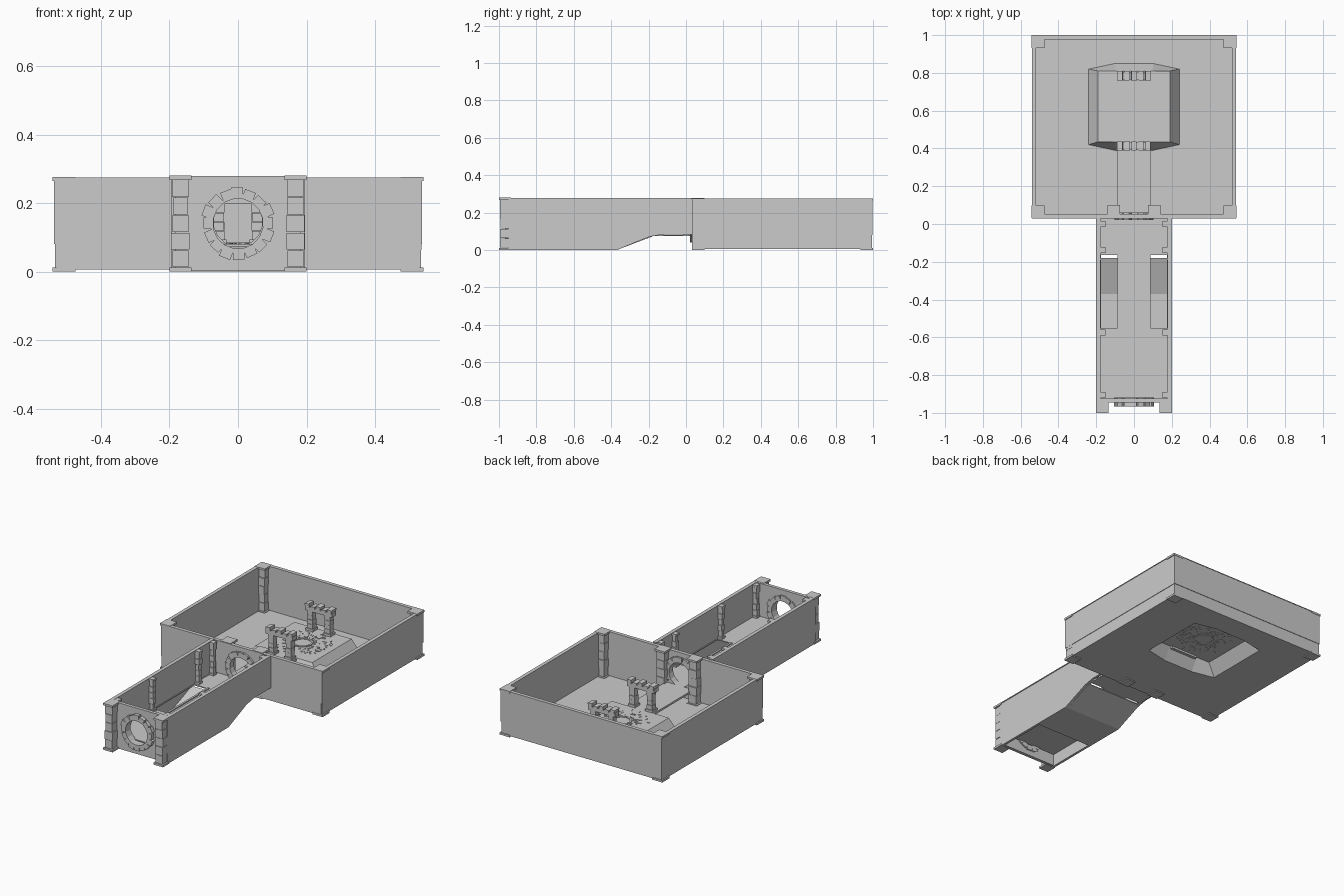
import bpy, bmesh, math, random
from mathutils import Matrix, Vector

if "Cube" in bpy.data.objects:
    bpy.data.objects.remove(bpy.data.objects["Cube"])

random.seed(4)


def finish(bm, name):
    bmesh.ops.recalc_face_normals(bm, faces=bm.faces)
    me = bpy.data.meshes.new(name)
    bm.to_mesh(me)
    bm.free()
    ob = bpy.data.objects.new(name, me)
    bpy.context.collection.objects.link(ob)
    return ob


def add_box(bm, x0, x1, y0, y1, z0, z1, rot=None):
    c = Vector(((x0 + x1) / 2, (y0 + y1) / 2, (z0 + z1) / 2))
    m = Matrix.Translation(c) @ (rot or Matrix()) @ Matrix.Diagonal((x1 - x0, y1 - y0, z1 - z0, 1))
    bmesh.ops.create_cube(bm, size=1, matrix=m)


def boxes(name, *specs):
    bm = bmesh.new()
    for s in specs:
        add_box(bm, *s)
    return finish(bm, name)


def slab(name, loops, place, direction):
    """Fill an outline (with optional holes) and give it thickness."""
    bm = bmesh.new()
    edges = []
    for loop in loops:
        vs = [bm.verts.new(place(*p)) for p in loop]
        edges += [bm.edges.new((vs[i], vs[i - 1])) for i in range(len(vs))]
    bmesh.ops.triangle_fill(bm, edges=edges, use_beauty=True, use_dissolve=False)
    ext = bmesh.ops.extrude_face_region(bm, geom=bm.faces[:], use_keep_orig=True)
    bmesh.ops.translate(bm, vec=direction,
                        verts=[v for v in ext["geom"] if isinstance(v, bmesh.types.BMVert)])
    return finish(bm, name)


def rect(a0, a1, b0, b1):
    return [(a0, b0), (a1, b0), (a1, b1), (a0, b1)]


def circle(cx, cy, r, n=28):
    return [(cx + r * math.cos(2 * math.pi * i / n), cy + r * math.sin(2 * math.pi * i / n)) for i in range(n)]


def pillar(name, x, y, size, z0, z1, lip=0.008, blocks=5):
    bm = bmesh.new()
    h, cap = size / 2, 0.012
    step = (z1 - z0 - 2 * cap) / blocks
    for z in (z0, z1 - cap):
        add_box(bm, x - h - lip, x + h + lip, y - h - lip, y + h + lip, z, z + cap)
    for i in range(blocks):
        a, b = h + random.uniform(-.003, .002), h + random.uniform(-.003, .002)
        z = z0 + cap + i * step
        add_box(bm, x - a, x + a, y - b, y + b, z + .001, z + step - .001)
    return finish(bm, name)


def stone_ring(name, y0, y1, zc, r0, r1, n=16):
    bm = bmesh.new()
    for i in range(n):
        a = 2 * math.pi * (i + random.uniform(-.08, .08)) / n
        ro = r1 + random.uniform(-.006, .002)
        rm, w = (r0 + ro) / 2, math.pi * (r0 + ro) / n * .97
        x, z = rm * math.cos(a), zc + rm * math.sin(a)
        d = (ro - r0) / 2
        add_box(bm, x - d, x + d, y0, y1, z - w / 2, z + w / 2, Matrix.Rotation(-a, 4, 'Y'))
    return finish(bm, name)


xz = lambda y: (lambda a, b: (a, y, b))
xy = lambda z: (lambda a, b: (a, b, z))
yz = lambda x: (lambda a, b: (x, a, b))
DECK, TOP = 0.08, 0.274

# platform: hollow stepped-out mound with a flat top
base = [(-.24, .42), (-.1, .39), (.1, .39), (.24, .42), (.24, .82), (.1, .85), (-.1, .85), (-.24, .82)]
crown = [(-.19, .435), (-.1, .435), (.1, .435), (.19, .435), (.19, .81), (.1, .81), (-.1, .81), (-.19, .81)]
bm = bmesh.new()
lo = [bm.verts.new((x, y, .008)) for x, y in base]
hi = [bm.verts.new((x, y, DECK)) for x, y in crown]
for i in range(8):
    bm.faces.new((lo[i - 1], lo[i], hi[i], hi[i - 1]))
bm.faces.new(hi)
finish(bm, "platform")

# room floor and bridge
slab("room_floor", [rect(-.53, .53, .035, .99), base], xy(.006), (0, 0, .003))
boxes("bridge", (-.09, .09, .03, .445, DECK - .012, DECK))

# room walls: upper and slightly inset lower course
for label, o, z0, z1 in (("upper", 0, DECK, TOP), ("lower", .003, .006, DECK)):
    for s, side in ((-1, "left"), (1, "right")):
        x0, x1 = sorted((s * .52, s * (.537 - o)))
        boxes(f"room_{side}_wall_{label}", (x0, x1, .033 + o, .998 - o, z0, z1))
    boxes(f"room_back_wall_{label}", (-.52, .52, .98, .998 - o, z0, z1))
slab("room_front_wall", [rect(-.53, .53, .006, TOP), circle(0, .145, .075)], xz(.033), (0, .017, 0))
slab("room_wall_coping", [rect(-.54, .54, .03, 1), rect(-.518, .518, .052, .978)], xy(TOP - .003), (0, 0, .004))

# room pillars
for s in (-1, 1):
    for y in (.0645, .9665):
        pillar("room_corner_pillar", s * .5085, y, .051, 0, .276)
    pillar("door_pillar", s * .107, .066, .052, 0, .278)

# corridor side walls with the stepped underside
prof = [(-.95, 0), (-.37, 0), (-.2, .07), (-.13, .083), (.035, .083), (.035, .277), (-.95, .277)]
for s in (-1, 1):
    slab("corridor_side_wall", [prof], yz(s * .181), (s * .015, 0, 0))
    for y in (0, -.137, -.575, -.905):
        pillar("corridor_inner_pillar", s * .167, y, .026, DECK, .277, .003)
    pillar("entrance_pillar", s * .168, -.968, .05, 0, .28, .007)
    boxes("corridor_coping", tuple(sorted((s * .178, s * .2))) + (-.95, .03, .274, .279))

# entrance wall with round opening
slab("entrance_wall", [rect(-.185, .185, .003, .279), circle(0, .14, .078)], xz(-.945), (0, .02, 0))
stone_ring("entrance_stone_ring", -.967, -.918, .14, .072, .107)
stone_ring("door_stone_ring", .022, .062, .145, .07, .105)

# corridor deck with two side slots, and the ramp beneath
slots = [rect(.085, .176, -.55, -.165), rect(-.176, -.085, -.55, -.165)]
slab("corridor_deck", [rect(-.182, .182, -.93, .035)] + slots, xy(DECK - .006), (0, 0, .006))
ramp = [(-.62, 0), (-.37, 0), (-.18, .072), (-.18, .076), (-.37, .004), (-.62, .004)]
slab("under_ramp", [ramp], yz(-.182), (.364, 0, 0))
for s in (-1, 1):
    x0, x1 = sorted((s * .075, s * .087))
    boxes("slot_curb", (x0, x1, -.55, -.165, DECK - .004, DECK + .006))

# two stone gates at either end of the platform
for label, y in (("front", .413), ("back", .785)):
    bm = bmesh.new()
    for s in (-1, 1):
        x = s * .058
        add_box(bm, x - .024, x + .024, y - .024, y + .024, DECK - .005, DECK + .014)
        for i in range(4):
            w = random.uniform(.016, .019)
            z = DECK + .014 + i * .026
            add_box(bm, x - w, x + w, y - w, y + w, z, z + .025)
    add_box(bm, -.09, .09, y - .021, y + .021, .198, .222)
    for i in range(5):
        x = -.074 + i * .037
        h = .018 if i % 2 == 0 else .008
        add_box(bm, x - .014, x + .014, y - .024, y + .024, .218, .222 + h,
                Matrix.Rotation(random.uniform(-.15, .15), 4, 'Y'))
    finish(bm, f"{label}_gate")

# round centre plate and scattered chips on the platform
slab("centre_ring", [circle(0, .615, .058, 20), circle(0, .615, .047, 20)], xy(DECK - .003), (0, 0, .008))
bm = bmesh.new()
for i in range(130):
    a = random.uniform(0, 2 * math.pi)
    r = .064 + .095 * random.random() ** 1.4
    x, y = r * math.cos(a), .615 + r * math.sin(a)
    l, w = random.uniform(.003, .009), random.uniform(.0015, .004)
    add_box(bm, x - l, x + l, y - w, y + w, DECK - .003, DECK + .003, Matrix.Rotation(a, 4, 'Z'))
finish(bm, "scattered_chips")
